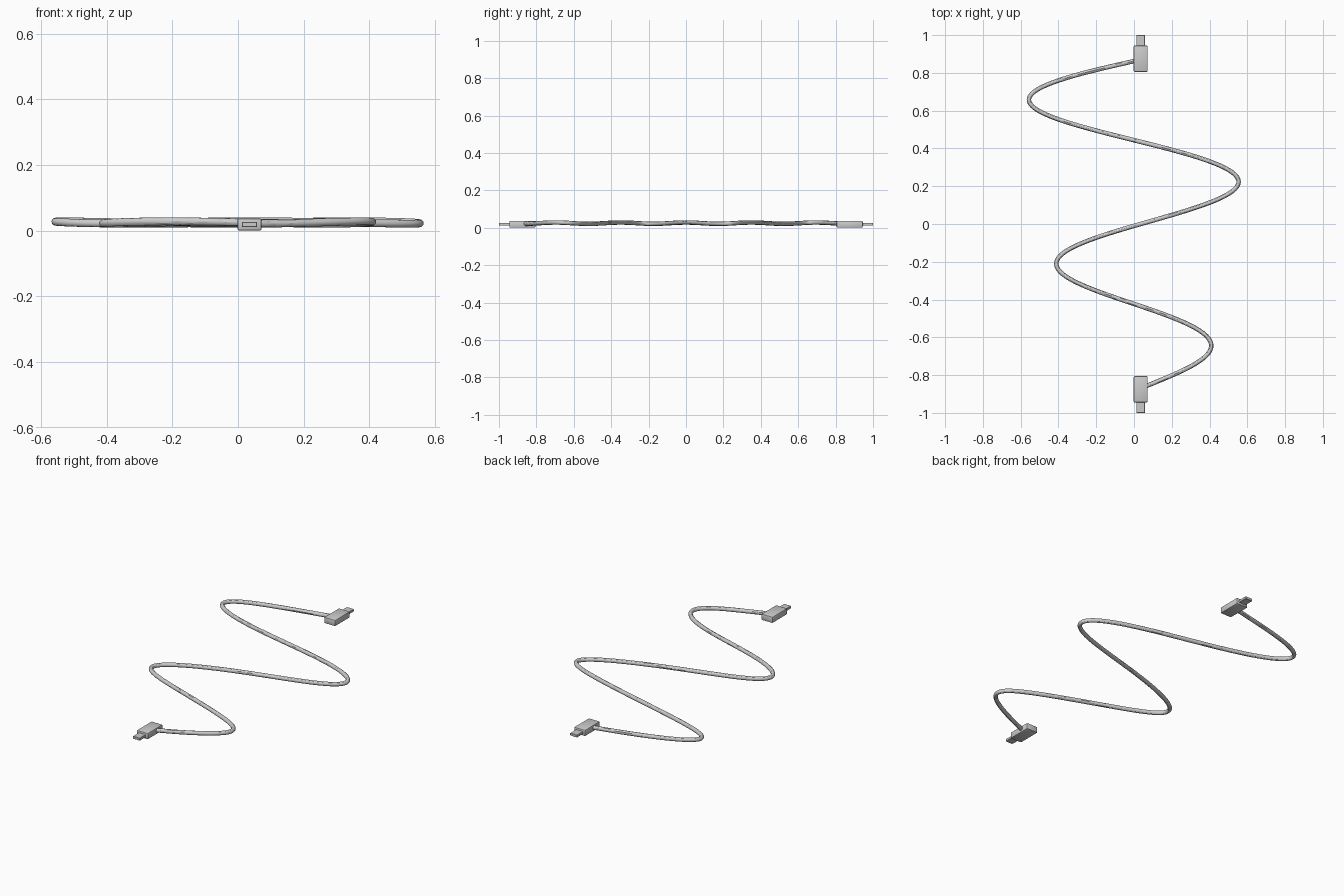
import bpy, math

if "Cube" in bpy.data.objects:
    bpy.data.objects.remove(bpy.data.objects["Cube"])

CX, CZ = 0.035, 0.0185   # connector centre line


def box(name, loc, size, bevel, segments):
    bpy.ops.mesh.primitive_cube_add(size=1, location=loc)
    ob = bpy.context.object
    ob.name = name
    ob.scale = size
    bpy.ops.object.transform_apply(location=False, rotation=False, scale=True)
    mod = ob.modifiers.new("rounded_edges", "BEVEL")
    mod.width = bevel
    mod.segments = segments
    bpy.ops.object.modifier_apply(modifier=mod.name)
    bpy.ops.object.shade_smooth_by_angle()
    return ob


# Cable: a sine wave whose swing grows along y, with a slight vertical ripple
N = 240
curve = bpy.data.curves.new("cable", "CURVE")
curve.dimensions = "3D"
curve.bevel_depth = 0.0118
curve.bevel_resolution = 4
curve.use_fill_caps = True
spline = curve.splines.new("POLY")
spline.points.add(N)
for i, p in enumerate(spline.points):
    t = i / N
    x = CX + (0.337 + 0.29 * t) * math.sin(4 * math.pi * t)
    y = -0.87 + 1.74 * t
    z = 0.0245 - 0.0035 * math.cos(10 * math.pi * t)
    p.co = (x, y, z, 1)
cable = bpy.data.objects.new("cable", curve)
bpy.context.collection.objects.link(cable)
bpy.ops.object.select_all(action="DESELECT")
cable.select_set(True)
bpy.context.view_layer.objects.active = cable
bpy.ops.object.convert(target="MESH")
bpy.ops.object.shade_smooth_by_angle()

# Connector housing and metal plug at each end
for end, s in (("front", -1), ("back", 1)):
    box(end + "_connector_body", (CX, s * 0.875, CZ), (0.074, 0.14, 0.037), 0.006, 2)
    box(end + "_plug", (CX, s * 0.965, CZ), (0.046, 0.07, 0.015), 0.0015, 1)
